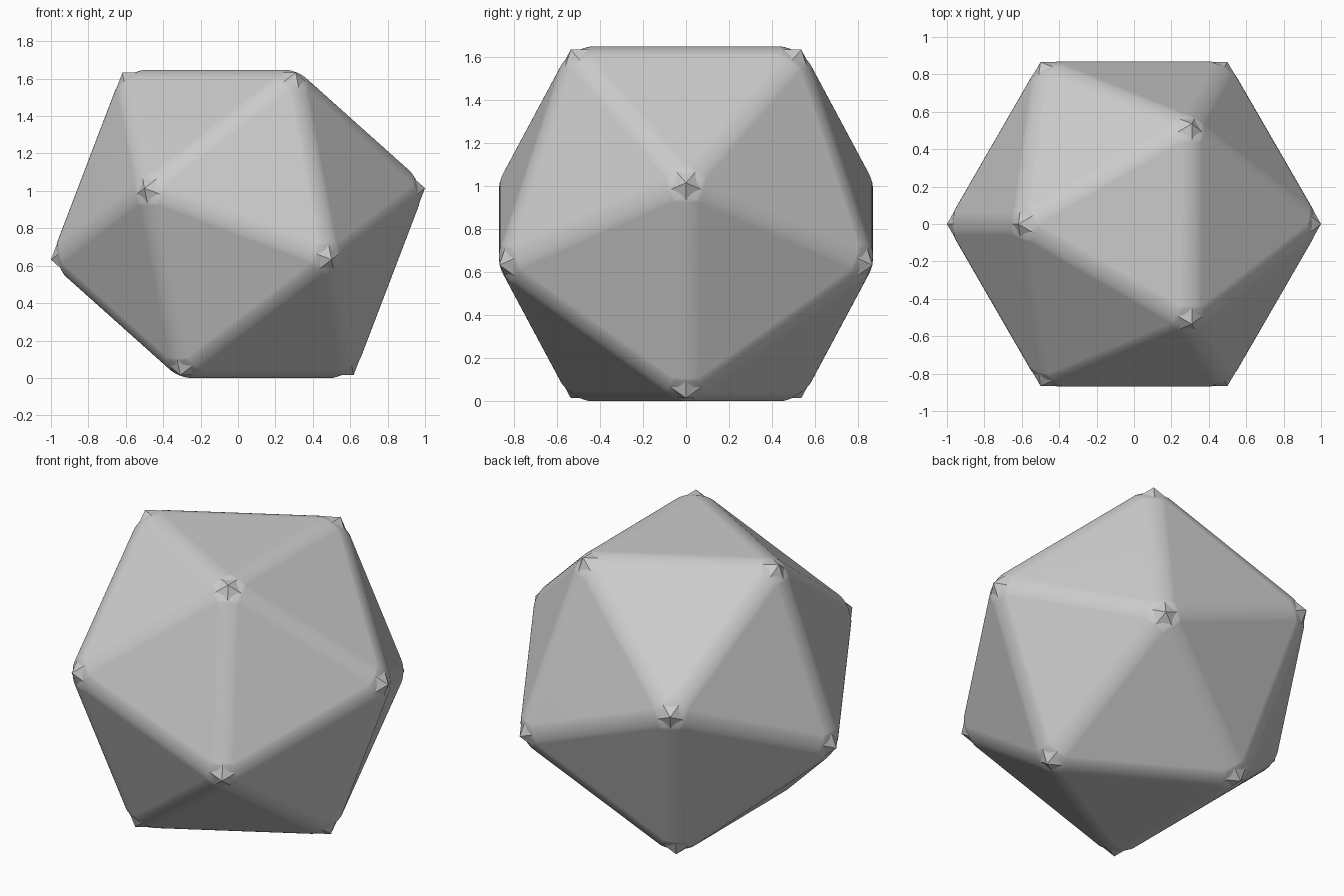
import bpy, bmesh, math
from mathutils import Vector

if "Cube" in bpy.data.objects:
    bpy.data.objects.remove(bpy.data.objects["Cube"])

PHI = (1 + 5 ** 0.5) / 2
CENTRE_Z = 0.8235

grey = bpy.data.materials.new("plain grey")
grey.diffuse_color = (0.6, 0.6, 0.6, 1)
grey.use_nodes = True
grey.node_tree.nodes["Principled BSDF"].inputs["Base Color"].default_value = grey.diffuse_color


def icosahedron(scale):
    # Two upper triangular rings, mirrored through the centre, face up
    bm = bmesh.new()
    for radius, z, start in ((1 / PHI, PHI / 2, 180), (1, 1 / PHI / PHI / 2, 0)):
        for k in range(3):
            a = math.radians(start + 120 * k)
            p = Vector((radius * math.cos(a), radius * math.sin(a), z)) * scale
            bm.verts.new(p)
            bm.verts.new(-p)
    bmesh.ops.convex_hull(bm, input=bm.verts[:])
    bmesh.ops.recalc_face_normals(bm, faces=bm.faces[:])
    return bm


def finish(bm, name, smooth):
    mesh = bpy.data.meshes.new(name)
    for f in bm.faces:
        f.smooth = smooth
    bm.to_mesh(mesh)
    bm.free()
    mesh.materials.append(grey)
    obj = bpy.data.objects.new(name, mesh)
    obj.location.z = CENTRE_Z
    bpy.context.collection.objects.link(obj)
    return obj


# Sharp solid whose corners poke through the rounded shell
finish(icosahedron(1.0), "pointed_core", False)

# Slightly larger shell with rounded edges and corners
shell = icosahedron(CENTRE_Z * 2 / PHI)
bmesh.ops.bevel(shell, geom=shell.edges[:], offset=0.063, offset_type='OFFSET',
                segments=8, profile=0.5, affect='EDGES', clamp_overlap=True)
body = finish(shell, "rounded_shell", True)
wn = body.modifiers.new("face weighted shading", 'WEIGHTED_NORMAL')
wn.keep_sharp = True
